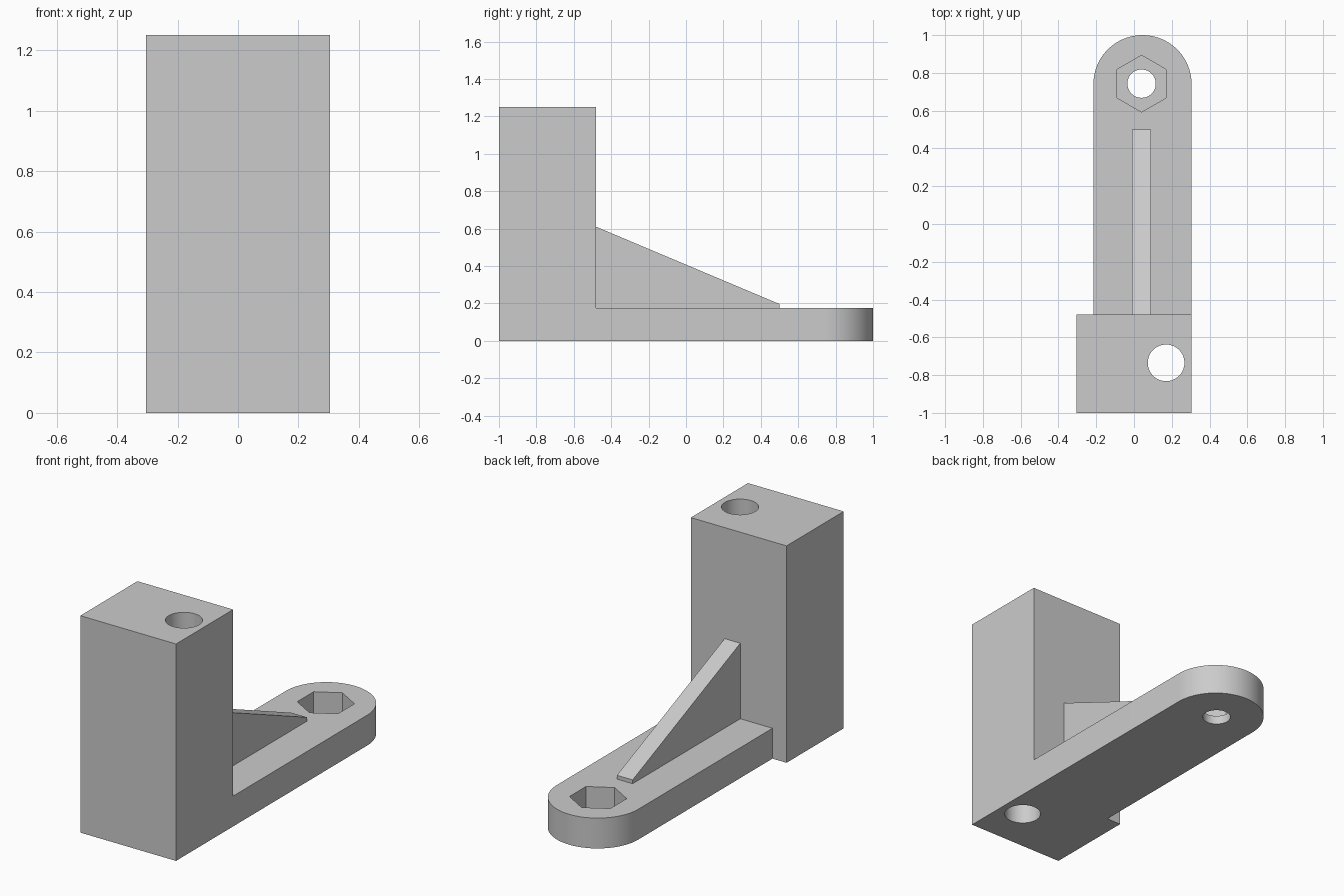
import bpy, bmesh, math
from mathutils import Vector

default = bpy.data.objects.get("Cube")
if default:
    bpy.data.objects.remove(default, do_unlink=True)

# Single plain grey
grey = bpy.data.materials.new("plain grey")
grey.use_nodes = True
colour = (0.6, 0.6, 0.6, 1)
grey.diffuse_color = colour
grey.node_tree.nodes["Principled BSDF"].inputs["Base Color"].default_value = colour


def extrude(name, outline, offset):
    """Solid made by sweeping a closed 3D outline along an offset."""
    bm = bmesh.new()
    face = bm.faces.new([bm.verts.new(p) for p in outline])
    swept = bmesh.ops.extrude_face_region(bm, geom=[face], use_keep_orig=True)
    moved = [g for g in swept["geom"] if isinstance(g, bmesh.types.BMVert)]
    bmesh.ops.translate(bm, verts=moved, vec=Vector(offset))
    bmesh.ops.recalc_face_normals(bm, faces=bm.faces)
    mesh = bpy.data.meshes.new(name)
    bm.to_mesh(mesh)
    bm.free()
    mesh.materials.append(grey)
    obj = bpy.data.objects.new(name, mesh)
    bpy.context.collection.objects.link(obj)
    return obj


def arc(x, y, z, radius, sides, start=0.0, sweep=math.tau, closed=True):
    steps = sides if closed else sides + 1
    angles = [start + sweep * i / sides for i in range(steps)]
    return [(x + radius * math.cos(a), y + radius * math.sin(a), z) for a in angles]


def activate(obj):
    bpy.ops.object.select_all(action="DESELECT")
    obj.select_set(True)
    bpy.context.view_layer.objects.active = obj


def cut(obj, x, y, bottom, top, radius, sides, start=0.0):
    """Subtract a vertical prism, then discard the cutter."""
    cutter = extrude("cutter", arc(x, y, bottom, radius, sides, start), (0, 0, top - bottom))
    cutter.hide_render = True
    mod = obj.modifiers.new("hole", "BOOLEAN")
    mod.operation = "DIFFERENCE"
    mod.solver = "EXACT"
    mod.object = cutter
    activate(obj)
    bpy.ops.object.modifier_apply(modifier=mod.name)
    bpy.data.objects.remove(cutter, do_unlink=True)


HALF = 0.305      # half width of the post
BACK = -0.48      # rear face of the post
THICK = 0.175     # arm thickness
HEIGHT = 1.25
END_R = 0.26      # rounded arm end
END_X, END_Y = HALF - END_R, 1 - END_R

# Tall post with an off-centre through hole
post = extrude("post", [(-HALF, -1, 0), (HALF, -1, 0), (HALF, BACK, 0), (-HALF, BACK, 0)],
               (0, 0, HEIGHT))
cut(post, 0.17, -0.735, -0.1, HEIGHT + 0.1, 0.097, 64)

# Flat arm with a round end, a bolt hole and a hexagonal nut pocket
outline = [(END_X - END_R, BACK, 0), (HALF, BACK, 0)]
outline += arc(END_X, END_Y, 0, END_R, 48, 0, math.pi, closed=False)
arm = extrude("arm", outline, (0, 0, THICK))
cut(arm, 0.04, 0.743, -0.1, THICK + 0.1, 0.075, 48)
cut(arm, 0.04, 0.743, 0.05, THICK + 0.1, 0.15, 6, math.pi / 6)

# Sloping stiffening rib
rib_x, rib_width = -0.01, 0.1
profile = [(BACK, THICK), (0.5, THICK), (0.5, 0.197), (BACK, 0.61)]
rib = extrude("rib", [(rib_x, y, z) for y, z in profile], (rib_width, 0, 0))

for part in (post, arm, rib):
    activate(part)
    bpy.ops.object.shade_smooth_by_angle(angle=math.radians(25))
